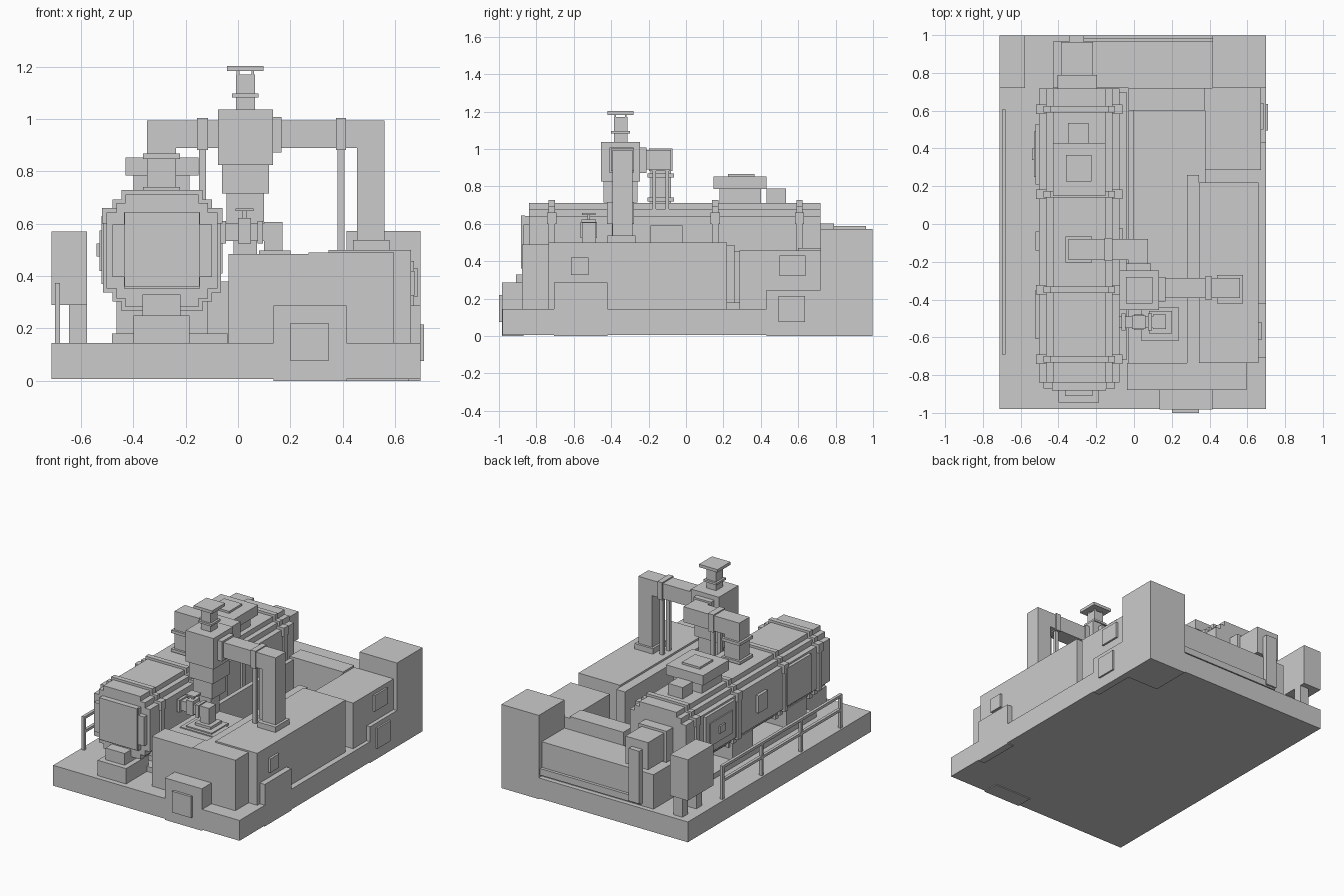
import bpy, bmesh


def box(name, x0, x1, y0, y1, z0, z1):
    """Axis-aligned block given by its limits."""
    bm = bmesh.new()
    bmesh.ops.create_cube(bm, size=1)
    for v in bm.verts:
        v.co = ((x0, x1)[v.co.x > 0], (y0, y1)[v.co.y > 0], (z0, z1)[v.co.z > 0])
    me = bpy.data.meshes.new(name)
    bm.to_mesh(me)
    bm.free()
    ob = bpy.data.objects.new(name, me)
    bpy.context.collection.objects.link(ob)
    return ob


def stepped(name, cx, cz, steps, y0, y1):
    """Stepped octagon-like section extruded along y; steps run from side to top."""
    quad = []
    for i, (a, b) in enumerate(steps):
        quad.append((a, b))
        if i + 1 < len(steps):
            quad.append((steps[i + 1][0], b))
    ring = (quad + [(-a, b) for a, b in reversed(quad)]
            + [(-a, -b) for a, b in quad] + [(a, -b) for a, b in reversed(quad)])
    bm = bmesh.new()
    face = bm.faces.new([bm.verts.new((cx + a, y0, cz + b)) for a, b in ring])
    ext = bmesh.ops.extrude_face_region(bm, geom=[face])
    for v in ext["geom"]:
        if isinstance(v, bmesh.types.BMVert):
            v.co.y = y1
    bmesh.ops.recalc_face_normals(bm, faces=bm.faces)
    me = bpy.data.meshes.new(name)
    bm.to_mesh(me)
    bm.free()
    ob = bpy.data.objects.new(name, me)
    bpy.context.collection.objects.link(ob)


# Base and railing
box("base_slab", -.712, .698, -.98, .997, .006, .145)
for i in range(4):
    y = -.68 + i * .425
    box("rail_post", -.70, -.68, y - .01, y + .01, .145, .37)
for z in (.26, .355):
    box("rail_bar", -.70, -.68, -.69, .605, z, z + .018)

# Main drum, bands and end covers
CX, CZ = -.29, .497
stepped("drum_body", CX, CZ, [(.212, .145), (.175, .182), (.14, .215)], -.84, .718)
for y in (-.717, -.347, .157, .607):
    stepped("drum_band", CX, CZ, [(.226, .16), (.19, .195), (.155, .231)], y - .017, y + .017)
    for s in (-1, 1):
        box("band_lug", CX + s * .195 - .035, CX + s * .195 + .035, y - .025, y + .025, .60, .66)
stepped("drum_front_cover", CX, CZ, [(.19, .10), (.145, .145)], -.87, -.84)
box("front_cover_plate", -.433, -.148, -.882, -.86, .36, .645)
for y in (-.53, .05, .5):
    box("drum_pedestal", -.465, -.115, y - .11, y + .11, .145, .31)
box("drum_skid", -.482, -.04, -.72, .70, .145, .18)
box("front_foot", -.40, -.185, -.945, -.70, .145, .25)
box("front_foot_upper", -.365, -.22, -.91, -.75, .25, .33)

# Access panels on the drum sides
for y0, y1, z0, z1 in ((.21, .53, .37, .63), (-.14, -.04, .44, .56), (-.61, -.35, .37, .63)):
    box("drum_side_panel", -.522, -.50, y0, y1, z0, z1)
box("panel_inner", -.53, -.52, .25, .49, .42, .575)
box("panel_handle", -.54, -.528, .34, .40, .475, .525)
box("drum_inner_panel", -.08, -.06, -.19, -.02, .41, .59)

# Vent housing on the drum top
box("vent_neck", -.40, -.185, .18, .40, .70, .785)
box("vent_box", -.43, -.15, .147, .43, .785, .853)
box("vent_lid", -.36, -.225, .225, .365, .853, .867)
box("vent_motor", -.35, -.24, .43, .535, .705, .79)

# Rear drive and rear block
box("drive_coupling", -.405, -.195, .718, .79, .39, .603)
box("drive_motor", -.387, -.216, .79, .963, .40, .587)
box("rear_block", -.43, .415, .72, .965, .145, .38)
box("rear_upright", -.345, -.265, .963, .998, .17, .53)
box("rear_pipe", -.345, .415, .963, .985, .16, .205)

# Left control cabinet on legs
box("control_cabinet", -.712, -.577, .72, .997, .29, .57)
for y in (.78, .93):
    box("cabinet_leg", -.645, -.577, y - .03, y + .03, .145, .29)

# Right-hand housings round the open well
box("right_housing", .345, .66, -.735, .22, .14, .50)
box("housing_inner_wall", .28, .345, -.735, .26, .14, .487)
box("rear_right_housing", .375, .672, .285, .72, .14, .457)
box("tall_cabinet", .415, .698, .72, .997, 0, .572)
box("well_rear_wall", -.03, .375, .60, .72, .14, .47)
box("well_left_wall", -.03, 0, -.735, .60, .14, .455)
box("well_floor", -.005, .38, -.735, .60, .14, .18)
box("well_front_deck", -.03, .285, -.735, -.30, .14, .465)
box("front_cabinet_left", -.037, .27, -.878, -.735, .14, .485)
box("front_cabinet_right", .27, .595, -.878, -.735, .14, .49)
box("front_low_box", .135, .415, -.983, -.87, 0, .287)
box("front_hatch", .20, .345, -1.0, -.98, .075, .22)
box("side_low_box_front", .65, .698, -.707, -.42, 0, .287)
box("side_low_box_rear", .65, .698, .43, .72, 0, .247)
box("side_hatch", .69, .71, .495, .635, .075, .215)
box("housing_hatch", .65, .675, -.615, -.52, .325, .42)
box("rear_housing_hatch", .665, .685, .50, .64, .32, .43)

# Vertical separator vessel with cap
VX, VY = .028, -.35
for name, r, z0, z1 in (("vessel_top", .105, .825, 1.037), ("vessel_middle", .09, .715, .825),
                        ("vessel_lower", .072, .60, .715), ("vessel_stub", .045, .46, .60),
                        ("cap_stem", .036, 1.037, 1.17), ("stem_collar", .05, 1.083, 1.097),
                        ("cap_plate", .07, 1.183, 1.203)):
    box(name, VX - r, VX + r, VY - r, VY + r, z0, z1)
for sx in (-1, 1):
    for sy in (-1, 1):
        x, y = VX + sx * .028, VY + sy * .028
        box("cap_post", x - .005, x + .005, y - .005, y + .005, 1.16, 1.19)

# Right duct down to the housing
box("right_duct_flange", .13, .167, -.41, -.28, .872, 1.008)
box("right_duct", .16, .56, -.393, -.285, .89, .995)
box("right_duct_drop", .455, .56, -.393, -.285, .53, .90)
box("right_drop_flange", .44, .578, -.42, -.27, .50, .537)
box("right_duct_clamp", .375, .412, -.40, -.278, .882, 1.003)
# Left duct down to the drum
box("left_duct", -.347, .075, -.19, -.08, .89, .995)
box("left_duct_link", -.03, .075, -.25, -.18, .89, .995)
box("left_link_flange", -.042, .09, -.25, -.21, .872, 1.007)
box("left_duct_drop", -.347, -.237, -.19, -.08, .70, .90)
for z in (.72, .848):
    box("left_drop_flange", -.363, -.222, -.205, -.065, z, z + .02)
box("left_duct_clamp", -.157, -.115, -.197, -.073, .882, 1.003)
# Duct support rods
for x, z0, ym in ((.393, .49, -.339), (-.136, .60, -.135)):
    for s in (-1, 1):
        box("duct_support", x - .013, x + .013, ym + s * .035 - .01, ym + s * .035 + .01, z0, .885)

# Small valve pipe from the drum to the deck
box("valve_pipe", -.08, .11, -.55, -.49, .535, .60)
box("valve_pipe_elbow", .10, .17, -.555, -.48, .47, .607)
for x in (-.065, .075):
    box("valve_pipe_flange", x, x + .02, -.565, -.475, .525, .61)
box("valve_body", .0, .05, -.56, -.48, .525, .622)
box("valve_spindle", .018, .032, -.527, -.513, .62, .655)
box("valve_wheel", -.01, .06, -.555, -.485, .648, .658)
box("elbow_flange", .08, .20, -.58, -.46, .475, .497)
box("deck_plate", .04, .235, -.62, -.44, .465, .48)
box("deck_plate_wide", .01, .27, -.64, -.47, .46, .472)
